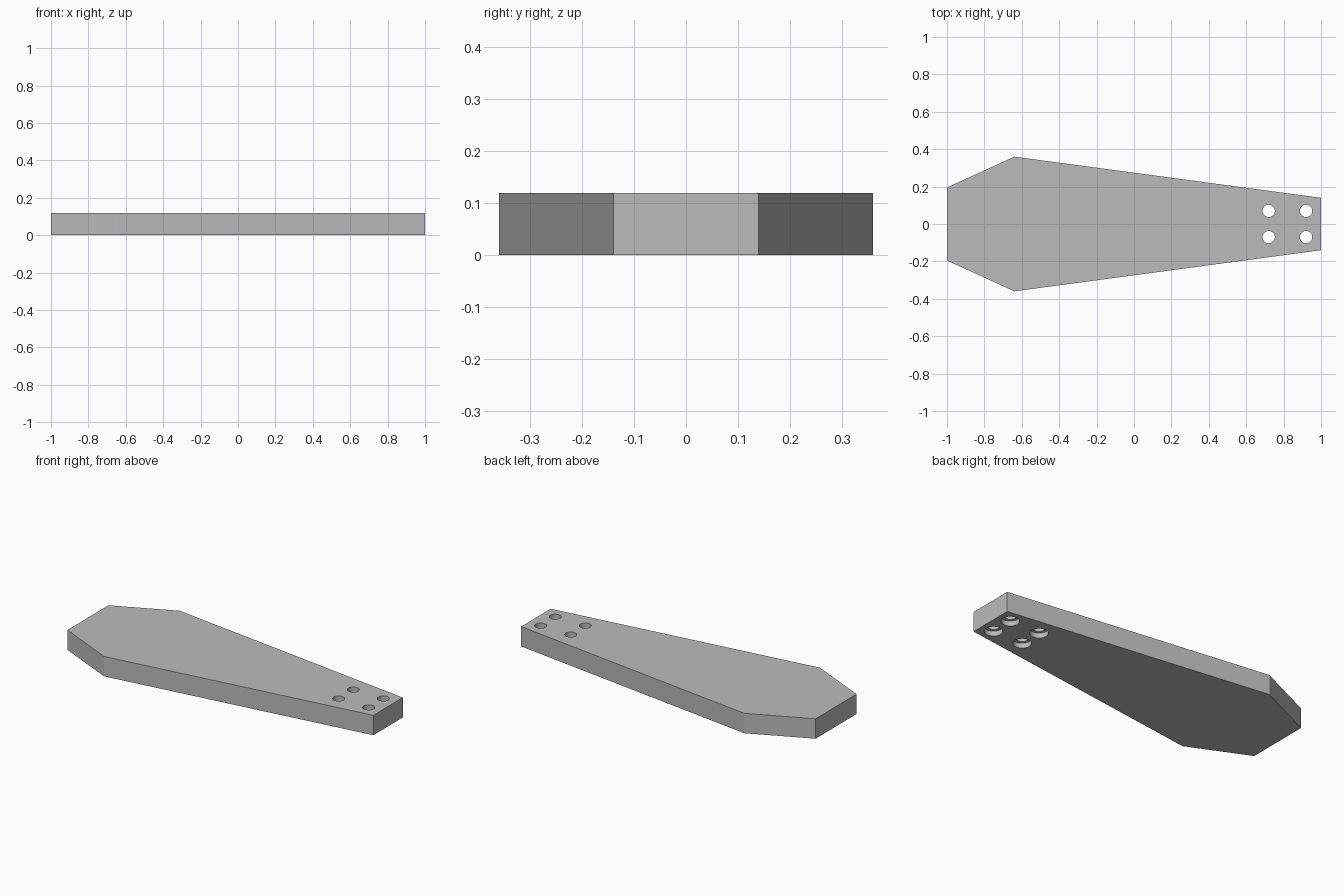
import bpy
import bmesh

cube = bpy.data.objects.get("Cube")
if cube:
    bpy.data.objects.remove(cube, do_unlink=True)

THICK = 0.12
HOLE_R, BORE_R, BORE_DEPTH = 0.033, 0.05, 0.03

grey = bpy.data.materials.new("light_grey")
grey.use_nodes = True
colour = (0.5, 0.5, 0.5, 1)
grey.diffuse_color = colour
grey.node_tree.nodes["Principled BSDF"].inputs["Base Color"].default_value = colour


def prism(name, outline, z0, z1):
    """Extrude a flat outline from z0 up to z1."""
    bm = bmesh.new()
    base = bm.faces.new([bm.verts.new((x, y, z0)) for x, y in outline])
    top = bmesh.ops.extrude_face_region(bm, geom=[base])["geom"]
    verts = [v for v in top if isinstance(v, bmesh.types.BMVert)]
    bmesh.ops.translate(bm, verts=verts, vec=(0, 0, z1 - z0))
    bmesh.ops.recalc_face_normals(bm, faces=bm.faces)
    mesh = bpy.data.meshes.new(name)
    bm.to_mesh(mesh)
    bm.free()
    mesh.materials.append(grey)
    obj = bpy.data.objects.new(name, mesh)
    bpy.context.collection.objects.link(obj)
    return obj


def drill(plate, name, x, y, radius, z0, z1):
    """Cut a round hole through the plate between two heights."""
    bpy.ops.mesh.primitive_cylinder_add(
        vertices=32, radius=radius, depth=z1 - z0, location=(x, y, (z0 + z1) / 2))
    cutter = bpy.context.object
    cutter.name = name
    cutter.data.materials.append(grey)
    bpy.context.view_layer.update()
    mod = plate.modifiers.new(name, "BOOLEAN")
    mod.operation = "DIFFERENCE"
    mod.solver = "EXACT"
    mod.object = cutter
    bpy.context.view_layer.objects.active = plate
    bpy.ops.object.modifier_apply(modifier=name)
    bpy.data.objects.remove(cutter, do_unlink=True)


# Tapered plate: half outline mirrored across the long axis
half = [(-1, 0.195), (-0.64, 0.36), (1, 0.14)]
outline = half + [(x, -y) for x, y in reversed(half)]
plate = prism("tapered_plate", outline, 0, THICK)

# Four bolt holes, widened on the underside
for x in (0.72, 0.92):
    for y in (-0.07, 0.07):
        drill(plate, "bolt_hole", x, y, HOLE_R, -0.05, THICK + 0.05)
        drill(plate, "counterbore", x, y, BORE_R, -0.05, BORE_DEPTH)

# Smooth hole walls, sharp plate edges
bpy.ops.object.select_all(action="DESELECT")
plate.select_set(True)
bpy.context.view_layer.objects.active = plate
bpy.ops.object.shade_smooth_by_angle(angle=0.52)
